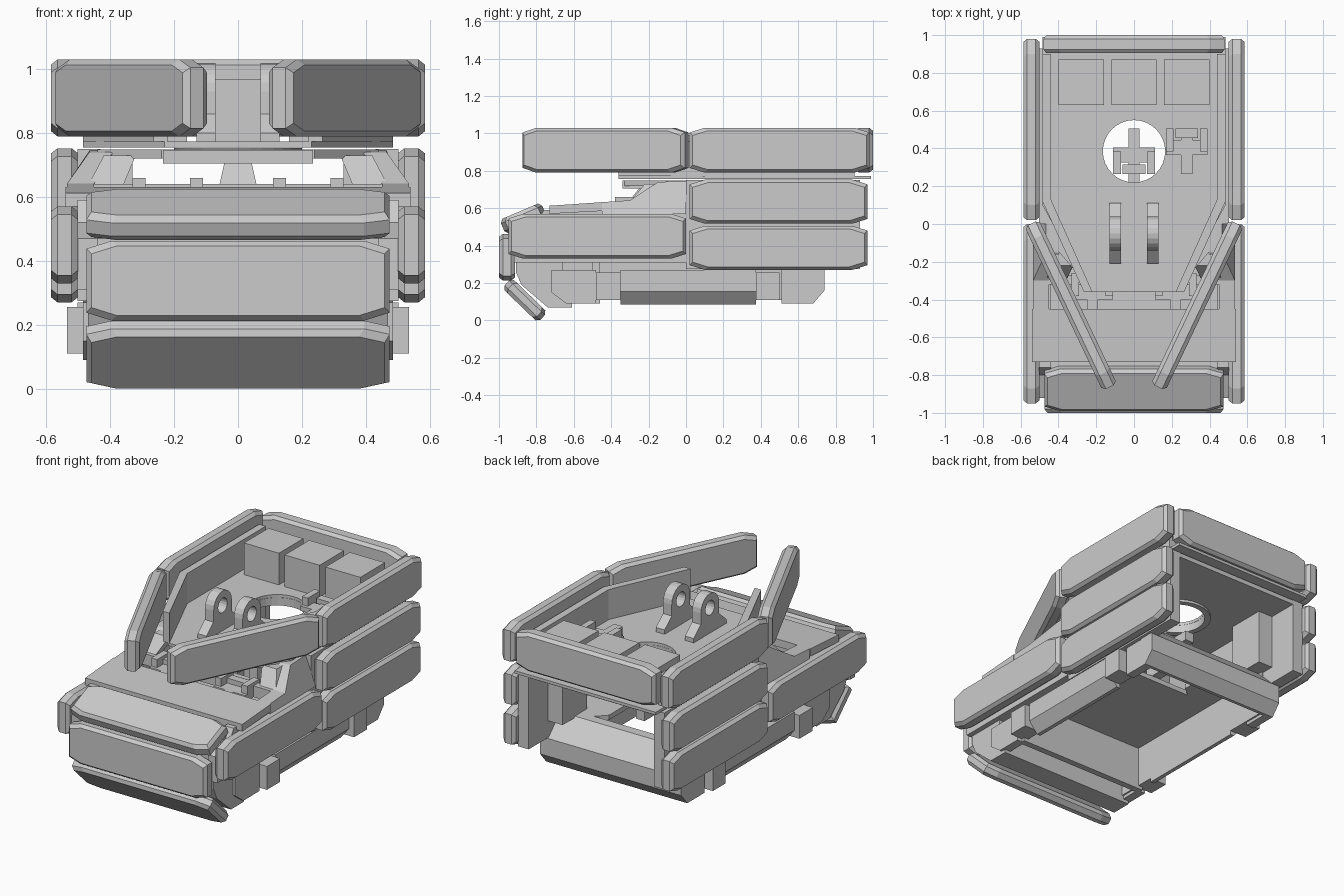
import bpy, bmesh, math
from mathutils import Matrix, Vector

if "Cube" in bpy.data.objects:
    bpy.data.objects.remove(bpy.data.objects["Cube"])

grey = bpy.data.materials.new("plain grey")
grey.diffuse_color = (0.6, 0.6, 0.6, 1)
grey.use_nodes = True
grey.node_tree.nodes["Principled BSDF"].inputs["Base Color"].default_value = grey.diffuse_color


def finish(name, bm):
    bmesh.ops.recalc_face_normals(bm, faces=bm.faces)
    me = bpy.data.meshes.new(name)
    bm.to_mesh(me)
    bm.free()
    ob = bpy.data.objects.new(name, me)
    me.materials.append(grey)
    bpy.context.collection.objects.link(ob)
    return ob


def loft(name, rings):
    bm = bmesh.new()
    vs = [[bm.verts.new(p) for p in r] for r in rings]
    n = len(rings[0])
    bm.faces.new(vs[0])
    bm.faces.new(vs[-1])
    for a, b in zip(vs, vs[1:]):
        for i in range(n):
            bm.faces.new((a[i], a[(i + 1) % n], b[(i + 1) % n], b[i]))
    return finish(name, bm)


def box(name, x0, x1, y0, y1, z0, z1):
    return loft(name, [[(x0, y0, z), (x1, y0, z), (x1, y1, z), (x0, y1, z)] for z in (z0, z1)])


def side_prism(name, x0, x1, yz):
    """Profile in y,z extruded along x."""
    return loft(name, [[(x, y, z) for y, z in yz] for x in (x0, x1)])


def plan_prism(name, xy, z0, z1):
    return loft(name, [[(x, y, z) for x, y in xy] for z in (z0, z1)])


def panel(name, length, height, thick, loc, rx=0, rz=0):
    """Armour slab with clipped corners and chamfered rims."""
    def ring(inset, y):
        a, b = length / 2 - inset, height / 2 - inset
        c, d = 0.08, 0.025
        pts = [(-a + c, -b), (a - c, -b), (a, -b + d), (a, b - d),
               (a - c, b), (-a + c, b), (-a, b - d), (-a, -b + d)]
        return [M @ Vector((x, y, z)) for x, z in pts]
    M = Matrix.Translation(loc) @ Matrix.Rotation(rz, 4, 'Z') @ Matrix.Rotation(rx, 4, 'X')
    t = thick / 2
    return loft(name, [ring(.016, -t), ring(0, -t + .02), ring(0, t - .02), ring(.016, t)])


def cut(ob, cutter):
    mod = ob.modifiers.new("cut", 'BOOLEAN')
    mod.object, mod.solver = cutter, 'EXACT'
    bpy.context.view_layer.update()
    dg = bpy.context.evaluated_depsgraph_get()
    me = bpy.data.meshes.new_from_object(ob.evaluated_get(dg))
    ob.modifiers.clear()
    ob.data = me
    bpy.data.objects.remove(cutter)


def circle(cx, cy, r, n=32):
    return [(cx + r * math.cos(2 * math.pi * i / n), cy + r * math.sin(2 * math.pi * i / n)) for i in range(n)]


def seat(name, x, y, z, d):
    """Small crew seat; d is the direction its legs point along y."""
    def b(part, x0, x1, y0, y1, z0, z1):
        ya, yb = sorted((y + d * y0, y + d * y1))
        box(name + "_" + part, x + x0, x + x1, ya, yb, z + z0, z + z1)
    b("cushion", -.11, .11, -.06, .02, .03, .06)
    b("backrest", -.06, .06, -.12, -.07, .03, .085)
    for s in (-1, 1):
        b("arm", s * .09 - .02, s * .09 + .02, -.12, .0, .02, .11)
    b("pedestal", -.03, .03, -.08, .12, 0, .06)


# armour panels on both sides
for s, side in ((1, "right"), (-1, "left")):
    for nm, yc, ln, zc, h in (("upper", .5, .96, .91, .24), ("middle", .495, .95, .635, .235),
                              ("lower", .495, .95, .388, .235), ("front", -.475, .95, .45, .24)):
        panel(f"{side}_{nm}_armour", ln, h, .085, (s * .543, yc, zc), rz=math.pi / 2)
    panel(f"{side}_angled_armour", .96, .24, .085, (s * .335, -.43, .91),
          rz=math.atan2(.86, s * .41))

# rear and front armour
panel("rear_armour", .96, .24, .095, (0, .952, .91))
panel("upper_nose_armour", .95, .24, .085, (0, -.87, .545), rx=math.radians(-67))
panel("nose_armour", .95, .25, .085, (0, -.957, .338))
panel("lower_nose_armour", .95, .265, .075, (0, -.862, .108), rx=math.radians(46))

# deck and under-roof with round hatch
deck = plan_prism("deck", [(.485, .99), (.485, .1), (.23, -.36), (-.23, -.36), (-.485, .1), (-.485, .99)], .755, .773)
cut(deck, plan_prism("hatch_cutter", circle(0, .385, .165), .6, .9))
roof = plan_prism("cab_roof", [(.44, .93), (.44, -.1), (.24, -.33), (-.24, -.33), (-.44, -.1), (-.44, .93)], .72, .748)
cut(roof, plan_prism("roof_cutter", circle(0, .385, .18), .6, .9))
ring = plan_prism("hatch_ring", circle(0, .385, .2), .705, .754)
cut(ring, plan_prism("ring_cutter", circle(0, .385, .165), .6, .9))

# deck storage boxes
for x in (-.28, 0, .28):
    box("storage_box", x - .12, x + .12, .63, .87, .773, .97)

# gun mount lugs with pivot holes
for s in (-1, 1):
    cy, cz, r = -.05, .93, .09
    arc = [(cy + r * math.cos(a), cz + r * math.sin(a)) for a in [math.pi * i / 10 for i in range(11)]]
    prof = [(.11, .773), (.11, .80), (.04, .86)] + arc + [(-.14, .86), (-.21, .80), (-.21, .773)]
    lug = side_prism("mount_lug", s * .1 - .03, s * .1 + .03, prof)
    cut(lug, side_prism("pivot_cutter", s * .1 - .1, s * .1 + .1, circle(cy, cz, .045, 20)))

for s in (-1, 1):
    # liner walls above the deck
    plan_prism("deck_liner", [(s * .485, .9), (s * .485, .12), (s * .265, -.36), (s * .22, -.36),
                              (s * .44, .13), (s * .44, .9)], .773, .96)
    # hull side walls and inner side bins
    box("rear_hull_wall", *sorted((s * .43, s * .502)), 0, .93, .275, .75)
    box("side_bin", *sorted((s * .33, s * .43)), .5, .74, .38, .72)
    side_prism("front_hull_wall", s * .44, s * .502, [(-.92, .31), (-.92, .47), (-.8, .52), (-.76, .59), (0, .59),
                                                      (0, .31)])
    # cab side leaning in toward the roof
    cab = side_prism("cab_side", s * .45, s * .535, [(-.45, .57), (-.45, .632), (-.3, .642), (-.15, .74),
                                                     (0, .745), (0, .57)])
    for v in cab.data.vertices:
        if v.co.z > .7:
            v.co.x *= .87
    # windscreen corner post
    loft("corner_post", [[(s * .36, -.3, .635), (s * .47, -.3, .635), (s * .47, -.22, .635), (s * .36, -.22, .635)],
                         [(s * .32, -.22, .73), (s * .42, -.22, .73), (s * .42, -.14, .73), (s * .32, -.14, .73)]])
    # chassis tub ends, sponson and axle posts
    side_prism("front_tub_end", s * .43, s * .485, [(-.72, .27), (-.72, .15), (-.64, .09), (-.48, .09), (-.48, .27)])
    side_prism("rear_tub_end", s * .43, s * .485, [(.51, .27), (.51, .09), (.67, .09), (.74, .16), (.74, .27)])
    loft("sponson", [[(s * .42, y, .27), (s * .502, y, .27), (s * .502, y, .155), (s * .445, y, .085), (s * .42, y, .085)]
                     for y in (-.35, .375)])
    for y0, y1 in ((-.48, -.35), (.375, .5)):
        box("axle_post", *sorted((s * .43, s * .535)), y0, y1, .11, .255)
    box("inner_tub_wall", *sorted((s * .42, s * .44)), -.66, .66, .11, .39)

# visor and centre pillar
box("visor", -.235, .235, -.34, -.1, .705, .747)
loft("centre_pillar", [[(-.06, -.31, .63), (.06, -.31, .63), (.06, -.25, .63), (-.06, -.25, .63)],
                       [(-.04, -.24, .72), (.04, -.24, .72), (.04, -.18, .72), (-.04, -.18, .72)]])
box("dash_sill", -.46, .46, -.32, -.27, .57, .64)

# sloping hood and nose block
side_prism("hood", -.54, .54, [(-.73, .57), (-.73, .613), (-.45, .632), (-.45, .585)])
side_prism("nose_block", -.47, .47, [(-.91, .47), (-.91, .26), (-.88, .19), (-.74, .07), (-.61, .07), (-.61, .2),
                                     (-.66, .2), (-.66, .57), (-.78, .57), (-.84, .5)])

# floor with an opening under the hatch, and rear cross beam
box("floor", -.44, .44, -.66, .2, .36, .39)
for s in (-1, 1):
    plan_prism("floor_strip", [(s * .24, .2), (s * .18, .25), (s * .18, .5), (s * .24, .56), (s * .44, .56),
                               (s * .44, .2)], .36, .39)
side_prism("rear_beam", -.485, .485, [(.56, .39), (.56, .36), (.66, .25), (.66, .09), (.68, .09), (.74, .16),
                                      (.74, .27), (.62, .39)])
box("front_cross_beam", -.45, .45, -.5, -.46, .09, .37)

# crew seats
seat("driver_seat", -.22, -.38, .55, -1)
seat("passenger_seat", .22, -.38, .55, -1)
seat("gunner_seat", 0, .385, .5, 1)
seat("deck_seat", .28, .385, .773, -1)
box("gunner_seat_stand", -.03, .03, .15, .45, .39, .5)
